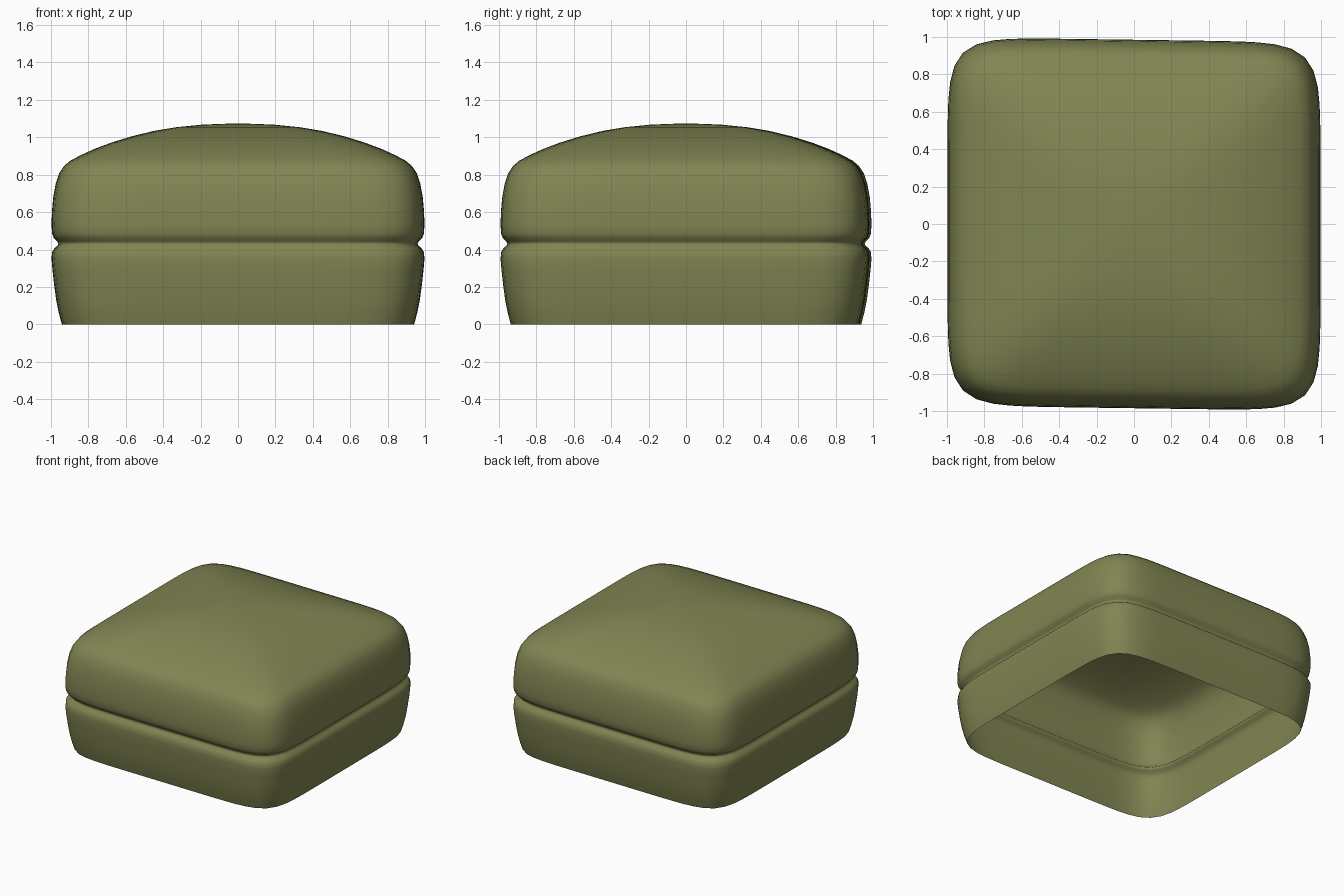
import bpy, bmesh
from math import cos, sin, tau

if "Cube" in bpy.data.objects:
    bpy.data.objects.remove(bpy.data.objects["Cube"])

SEGS = 96
# (half width, height, corner squareness) from the open bottom rim to the crown
PROFILE = [
    (0.942, 0.0, 8), (0.958, 0.06, 8), (0.972, 0.13, 8), (0.983, 0.21, 8),
    (0.992, 0.29, 8), (0.997, 0.35, 8), (0.994, 0.385, 8), (0.983, 0.405, 8),
    (0.966, 0.42, 8), (0.960, 0.431, 8), (0.966, 0.443, 8), (0.984, 0.46, 8),
    (0.994, 0.485, 8), (0.997, 0.53, 8), (0.995, 0.60, 8), (0.988, 0.68, 8),
    (0.975, 0.75, 8), (0.955, 0.81, 8), (0.930, 0.847, 8), (0.895, 0.876, 8),
    (0.84, 0.905, 8), (0.77, 0.937, 7.5), (0.68, 0.971, 7), (0.57, 1.005, 6),
    (0.45, 1.034, 5), (0.33, 1.054, 4), (0.20, 1.067, 3), (0.09, 1.072, 2),
]


def ring(bm, half, z, n):
    """Superelliptic loop with a slight skew of the soft upholstery."""
    verts = []
    for i in range(SEGS):
        c, s = cos(tau * i / SEGS), sin(tau * i / SEGS)
        r = half * (abs(c) ** n + abs(s) ** n) ** (-1 / n)
        x, y = r * c, r * s
        verts.append(bm.verts.new((x, y * 0.988 - 0.014 * x, z)))
    return verts


# Soft shell: lower cushion, pinched seam, upper cushion and domed top
bm = bmesh.new()
rings = [ring(bm, *p) for p in PROFILE]
for a, b in zip(rings, rings[1:]):
    for i in range(SEGS):
        j = (i + 1) % SEGS
        bm.faces.new((a[i], a[j], b[j], b[i]))
crown = bm.verts.new((0, 0, 1.074))
for i in range(SEGS):
    bm.faces.new((rings[-1][i], rings[-1][(i + 1) % SEGS], crown))
for f in bm.faces:
    f.smooth = True
mesh = bpy.data.meshes.new("cushion_pouf")
bm.to_mesh(mesh)
bm.free()
pouf = bpy.data.objects.new("cushion_pouf", mesh)
bpy.context.collection.objects.link(pouf)

# Olive fabric
fabric = bpy.data.materials.new("olive_fabric")
fabric.diffuse_color = (0.22, 0.235, 0.085, 1)
fabric.use_nodes = True
fabric.node_tree.nodes["Principled BSDF"].inputs["Base Color"].default_value = fabric.diffuse_color
mesh.materials.append(fabric)
